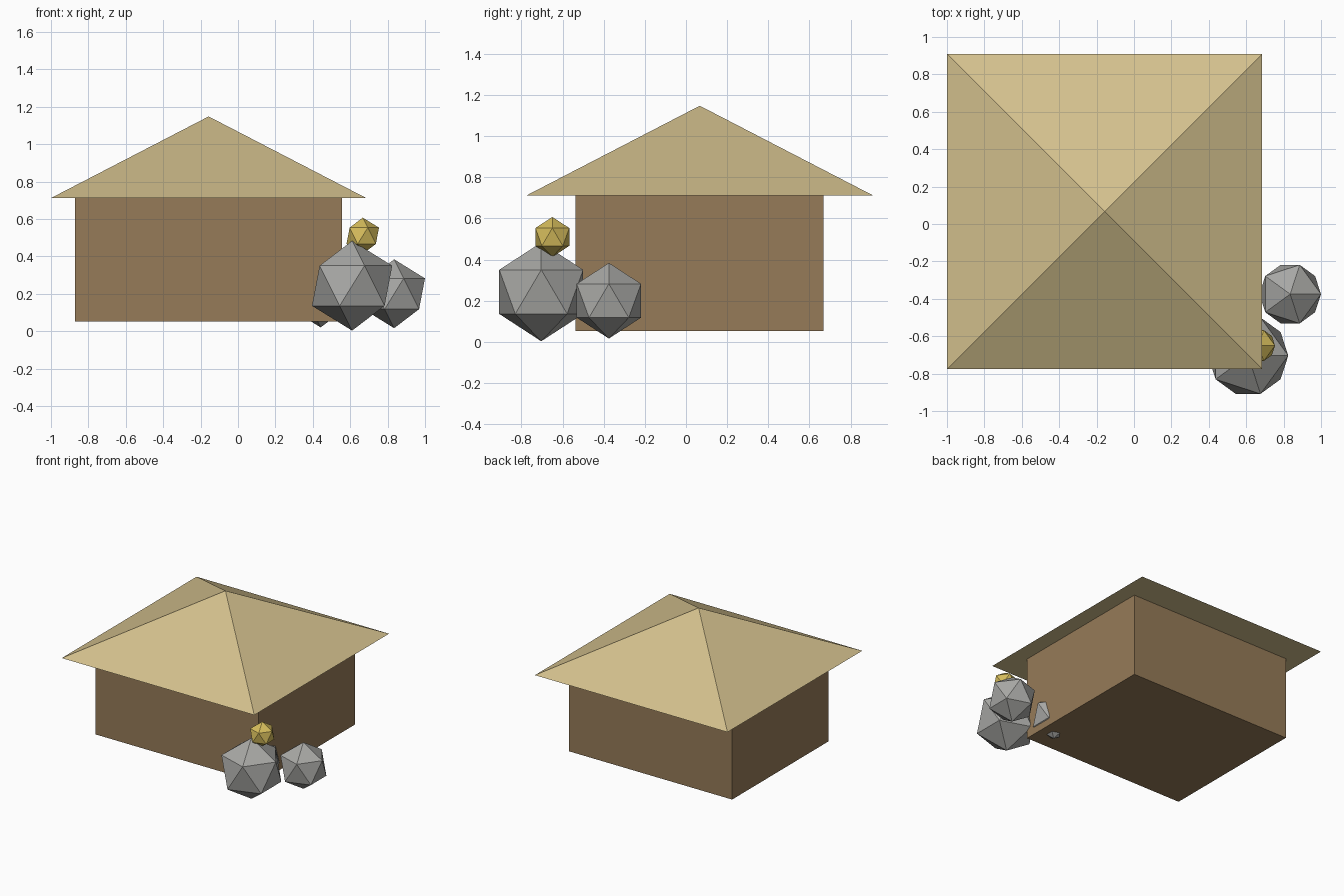
import bpy
import bmesh
import math

if "Cube" in bpy.data.objects:
    bpy.data.objects.remove(bpy.data.objects["Cube"])


def material(name, r, g, b):
    """Flat colour given as 0-255 display values, stored as linear."""
    m = bpy.data.materials.new(name)
    lin = [((c / 255 + 0.055) / 1.055) ** 2.4 for c in (r, g, b)]
    m.diffuse_color = (*lin, 1.0)
    m.use_nodes = True
    m.node_tree.nodes["Principled BSDF"].inputs["Base Color"].default_value = m.diffuse_color
    return m


STRAW = material("straw", 211, 192, 141)
WOOD = material("brown wood", 150, 123, 88)
STONE = material("grey stone", 168, 168, 165)
GOLD = material("gold", 214, 189, 92)


def finish(name, mat):
    obj = bpy.context.object
    obj.name = name
    obj.data.name = name
    obj.data.materials.append(mat)
    return obj


def nugget(name, centre, radius, mat):
    """Faceted twenty-sided lump."""
    bpy.ops.mesh.primitive_ico_sphere_add(subdivisions=1, radius=radius, location=centre)
    return finish(name, mat)


# Walls: one plain box
bpy.ops.mesh.primitive_cube_add(size=1, location=(-0.157, 0.065, 0.382))
walls = finish("walls", WOOD)
walls.scale = (1.428, 1.205, 0.66)

# Roof: four-sided pyramid with overhanging eaves
bpy.ops.mesh.primitive_cone_add(vertices=4, radius1=0.8425 * math.sqrt(2), radius2=0,
                                depth=0.436, location=(-0.157, 0.067, 0.93))
roof = finish("roof", STRAW)
bm = bmesh.new()
bm.from_mesh(roof.data)
rot = math.pi / 4
for v in bm.verts:
    x, y = v.co.x, v.co.y
    v.co.x = x * math.cos(rot) - y * math.sin(rot)
    v.co.y = x * math.sin(rot) + y * math.cos(rot)
bm.to_mesh(roof.data)
bm.free()

# Rock pile at the front right corner
nugget("large_rock", (0.61, -0.704, 0.243), 0.24, STONE)
nugget("medium_rock", (0.835, -0.375, 0.2), 0.184, STONE)
nugget("small_rock", (0.442, -0.375, 0.187), 0.167, STONE)

# Gold lump resting on the large rock
nugget("gold_nugget", (0.667, -0.65, 0.51), 0.097, GOLD)
